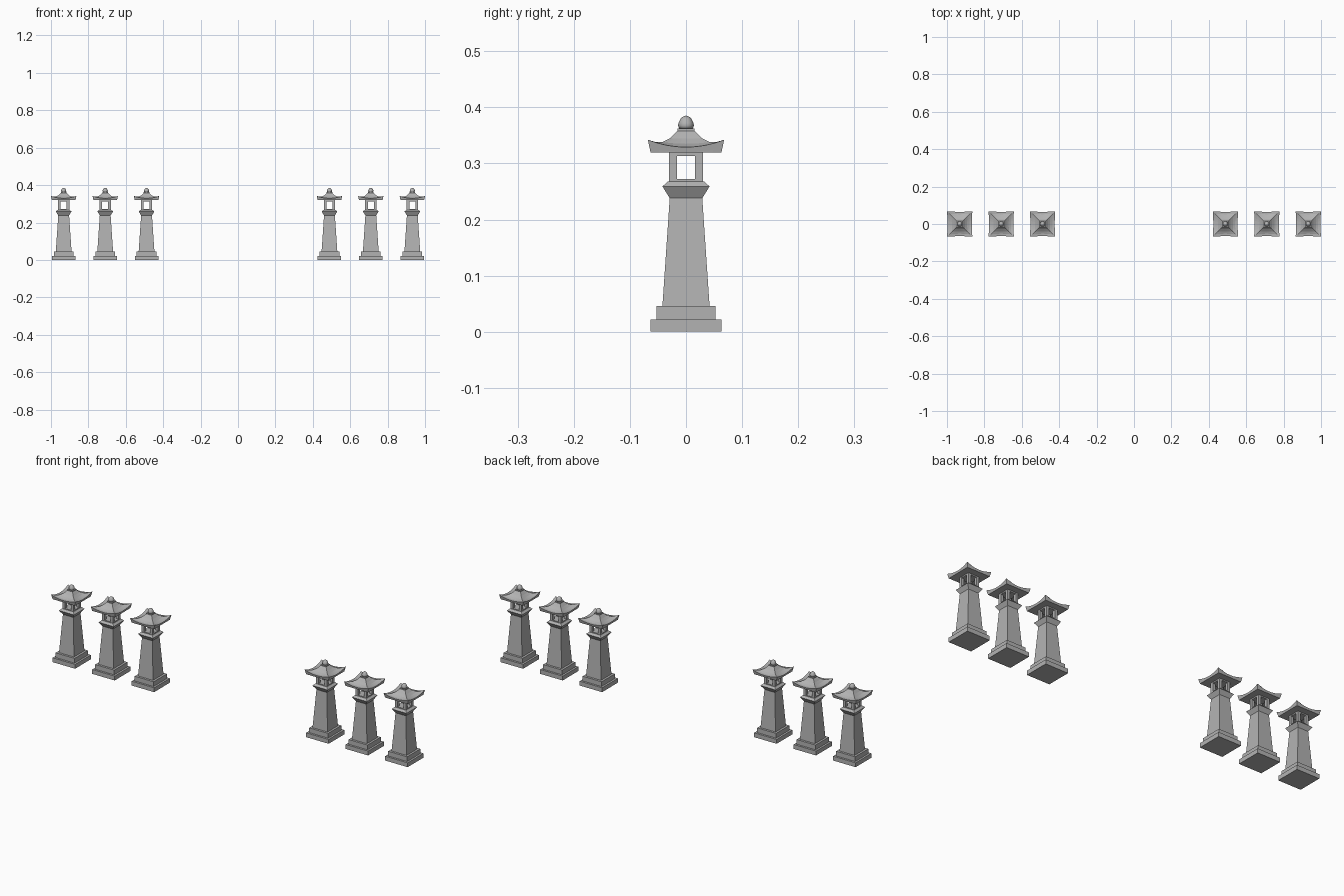
import bpy, bmesh, math

cube = bpy.data.objects.get("Cube")
if cube:
    bpy.data.objects.remove(cube, do_unlink=True)

stone = bpy.data.materials.new("grey_stone")
stone.use_nodes = True
GREY = (0.45, 0.45, 0.45, 1)
stone.diffuse_color = GREY
stone.node_tree.nodes["Principled BSDF"].inputs["Base Color"].default_value = GREY


def square_ring(mid, corner, z_mid, z_corner, n):
    """Square outline whose size and height swell towards the corners."""
    pts = []
    for side in range(4):
        a = side * math.pi / 2
        for i in range(n):
            t = 2 * i / n - 1
            w = t * t
            out, z = mid + (corner - mid) * w, z_mid + (z_corner - z_mid) * w
            x, y = out, t * corner
            pts.append((x * math.cos(a) - y * math.sin(a),
                        x * math.sin(a) + y * math.cos(a), z))
    return pts


def loft(name, rings):
    """Skin a stack of equal-length rings and cap both ends."""
    bm = bmesh.new()
    loops = [[bm.verts.new(p) for p in ring] for ring in rings]
    for low, high in zip(loops, loops[1:]):
        for i in range(len(low)):
            j = (i + 1) % len(low)
            bm.faces.new((low[i], low[j], high[j], high[i]))
    bm.faces.new(loops[0][::-1])
    bm.faces.new(loops[-1])
    bmesh.ops.recalc_face_normals(bm, faces=bm.faces)
    mesh = bpy.data.meshes.new(name)
    bm.to_mesh(mesh)
    bm.free()
    mesh.materials.append(stone)
    return mesh


def square_stack(name, profile):
    """Straight-sided square part from (half width, height) pairs."""
    return loft(name, [square_ring(r, r, z, z, 1) for r, z in profile])


def shift(mesh, x, y):
    for v in mesh.vertices:
        v.co.x += x
        v.co.y += y
    return mesh


parts = [
    square_stack("plinth", [(0.063, 0), (0.063, 0.022)]),
    square_stack("step", [(0.053, 0.022), (0.053, 0.046)]),
    square_stack("shaft", [(0.042, 0.046), (0.029, 0.238)]),
    square_stack("collar", [(0.029, 0.238), (0.042, 0.259), (0.032, 0.268)]),
    square_stack("lamp_sill", [(0.03, 0.268), (0.03, 0.272)]),
    square_stack("lamp_lintel", [(0.03, 0.313), (0.03, 0.32)]),
]

# Corner posts around the open lamp chamber
for sx, side in ((-1, "right"), (1, "left")):
    for sy, end in ((-1, "front"), (1, "back")):
        post = square_stack(f"lamp_post_{end}_{side}", [(0.007, 0.272), (0.007, 0.313)])
        parts.append(shift(post, sx * 0.023, sy * 0.023))

# Roof with upswept corners: (middle, corner, middle height, corner height)
ROOF = [(0.063, 0.063, 0.319, 0.319), (0.063, 0.065, 0.320, 0.328),
        (0.065, 0.068, 0.329, 0.342), (0.052, 0.055, 0.330, 0.338),
        (0.040, 0.042, 0.335, 0.338), (0.028, 0.028, 0.344, 0.345),
        (0.015, 0.015, 0.358, 0.358)]
parts.append(loft("roof", [square_ring(*row, 8) for row in ROOF]))

# Finial block and rounded bud
parts.append(square_stack("finial_block", [(0.015, 0.357), (0.015, 0.362)]))
BUD = [(0.012, 0.362), (0.014, 0.367), (0.0135, 0.372),
       (0.010, 0.379), (0.006, 0.383), (0.001, 0.385)]
bud = loft("finial_bud", [[(r * math.cos(k * math.pi / 6), r * math.sin(k * math.pi / 6), z)
                           for k in range(12)] for r, z in BUD])
bud.polygons.foreach_set("use_smooth", [True] * len(bud.polygons))
parts.append(bud)

# Two mirrored rows of three lanterns
for sign, side in ((-1, "right"), (1, "left")):
    for i, x in enumerate((0.489, 0.71, 0.932)):
        for mesh in parts:
            obj = bpy.data.objects.new(f"{mesh.name}_{side}_{i + 1}", mesh)
            obj.location.x = sign * x
            bpy.context.collection.objects.link(obj)
